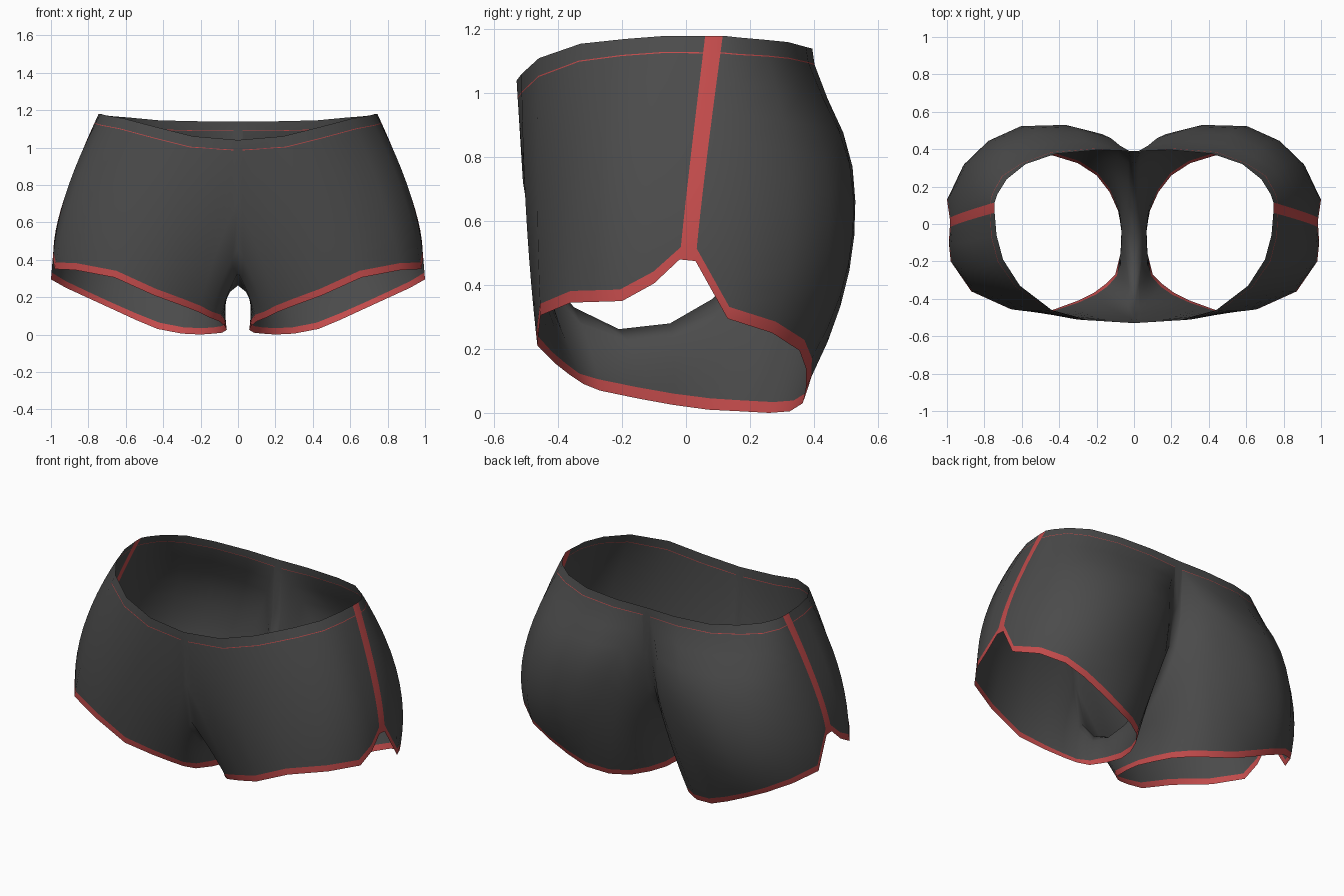
import bpy, bmesh
from mathutils import Vector

# One half of the shorts is lofted between three matching loops, running from the
# side seam over the front, through the crotch, over the seat and back to the seam.
# Upper loop: half the waist, then the centre seam
TOP = [(.745, .06, 1.18), (.735, -.06, 1.18), (.70, -.19, 1.17), (.61, -.33, 1.155),
       (.44, -.46, 1.11), (.24, -.515, 1.06), (0, -.53, 1.04), (0, -.51, .72),
       (0, -.46, .46), (0, -.35, .33), (0, -.21, .262), (0, -.05, .28), (0, .08, .355),
       (0, .20, .46), (0, .315, .63), (0, .38, .85), (0, .39, 1.14), (.20, .395, 1.14),
       (.42, .375, 1.145), (.58, .32, 1.16), (.68, .24, 1.168), (.73, .16, 1.175),
       (.745, .115, 1.18)]
# Middle loop: hip, inner thigh and seat fullness
MID = [(.915, .01, .76), (.915, -.10, .77), (.88, -.24, .76), (.77, -.36, .73),
       (.56, -.465, .68), (.36, -.50, .62), (.20, -.485, .55), (.13, -.445, .40),
       (.085, -.40, .29), (.06, -.30, .20), (.06, -.17, .19), (.06, -.04, .20),
       (.065, .10, .22), (.09, .24, .27), (.13, .345, .33), (.17, .43, .47),
       (.23, .485, .62), (.38, .53, .62), (.59, .525, .63), (.75, .45, .65),
       (.865, .33, .68), (.915, .17, .72), (.92, .06, .755)]
# Lower loop: leg opening with the notch at the side
HEM = [(.985, -.02, .48), (.99, -.10, .405), (.98, -.20, .35), (.87, -.36, .345),
       (.66, -.455, .305), (.45, -.465, .21), (.30, -.41, .155), (.21, -.365, .12),
       (.15, -.32, .09), (.10, -.27, .07), (.07, -.15, .045), (.06, -.04, .025),
       (.085, .07, .01), (.13, .17, .005), (.20, .26, 0), (.30, .325, .005),
       (.43, .365, .03), (.55, .375, .08), (.68, .375, .14), (.80, .355, .195),
       (.92, .27, .25), (1.0, .13, .295), (.985, .03, .475)]

N = len(TOP)
BODY_ROWS = 9
FABRIC, TRIM = 0, 1
SEAT = range(15, 20)      # columns over the seat, flatter just under the waist


def column(i):
    """Points down one curve: waist edge, stitch line, body, hem band."""
    a, b, c = Vector(TOP[i]), Vector(MID[i]), Vector(HEM[i])
    speed_top = (4 * b - 3 * a - c).length
    speed_hem = (a - 4 * b + 3 * c).length
    start, end = .062 / speed_top, 1 - .037 / speed_hem
    ts = [0, .058 / speed_top]
    ts += [start + (end - start) * k / BODY_ROWS for k in range(BODY_ROWS + 1)] + [1]
    points = []
    for t in ts:
        p = a * (2 * t - 1) * (t - 1) + b * 4 * t * (1 - t) + c * t * (2 * t - 1)
        if i in SEAT:
            p.y -= 4.5 * t * max(0, .34 - t) ** 2
        points.append(p)
    return points


def material(name, rgb):
    m = bpy.data.materials.new(name)
    m.diffuse_color = (*rgb, 1)
    return m


# Half of the shorts
bm = bmesh.new()
grid = [[bm.verts.new(p) for p in column(i)] for i in range(N)]
rows = len(grid[0])
for i in range(N):
    left, right = grid[i], grid[(i + 1) % N]
    at_waist = i < 6 or i >= 16
    for r in range(rows - 1):
        f = bm.faces.new((left[r], left[r + 1], right[r + 1], right[r]))
        f.smooth = True
        side_seam = i == N - 1
        hem_band = r == rows - 2
        stitch = r == 1 and at_waist
        f.material_index = TRIM if side_seam or hem_band or stitch else FABRIC
bmesh.ops.reverse_faces(bm, faces=bm.faces[:])   # face outwards

mesh = bpy.data.meshes.new("shorts")
bm.to_mesh(mesh)
bm.free()
mesh.materials.append(material("dark grey fabric", (.07, .07, .07)))
mesh.materials.append(material("red trim", (.54, .07, .07)))
shorts = bpy.data.objects.new("shorts", mesh)
bpy.context.collection.objects.link(shorts)

# Other half, joined along the centre seam
mirror = shorts.modifiers.new("other half", 'MIRROR')
mirror.use_clip = True
mirror.merge_threshold = .001
